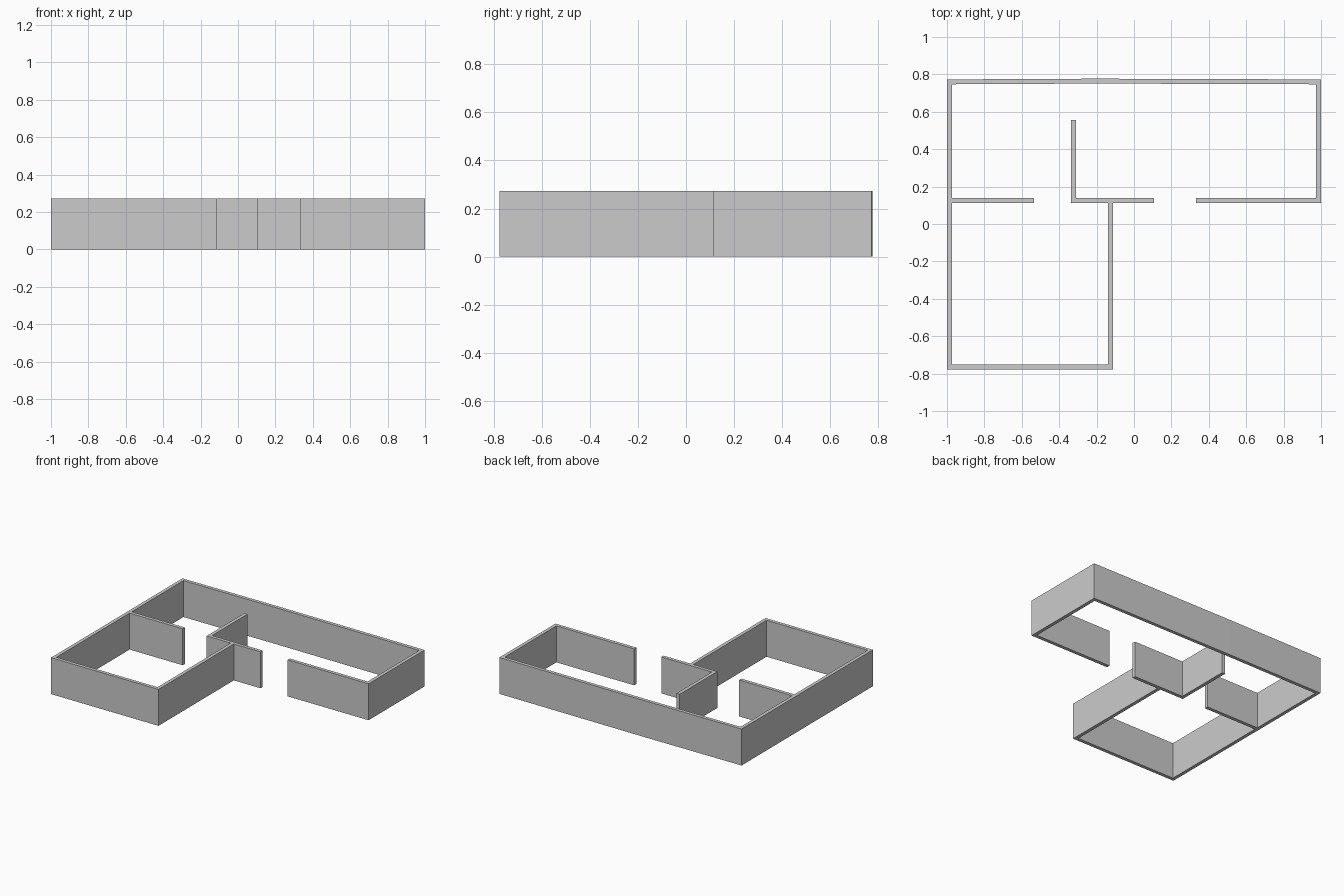
import bpy, bmesh
from mathutils import Vector

if "Cube" in bpy.data.objects:
    bpy.data.objects.remove(bpy.data.objects["Cube"])

HEIGHT = 0.272
THICK = 0.026


def wall(name, pts):
    """Mitred wall of constant thickness along a centreline, extruded upwards."""
    pts = [Vector(p) for p in pts]
    h = THICK / 2
    dirs = [(b - a).normalized() for a, b in zip(pts, pts[1:])]
    norms = [Vector((-d.y, d.x)) for d in dirs]
    left, right = [], []
    for i, p in enumerate(pts):
        n0 = norms[max(i - 1, 0)]
        n1 = norms[min(i, len(norms) - 1)]
        m = (n0 + n1).normalized()
        off = m * (h / m.dot(n0))
        left.append(p + off)
        right.append(p - off)
    bm = bmesh.new()

    def ring(side, z):
        return [bm.verts.new((v.x, v.y, z)) for v in side]

    lb, rb = ring(left, 0), ring(right, 0)
    lt, rt = ring(left, HEIGHT), ring(right, HEIGHT)
    for i in range(len(pts) - 1):
        j = i + 1
        bm.faces.new((lt[i], rt[i], rt[j], lt[j]))   # top
        bm.faces.new((lb[i], lb[j], rb[j], rb[i]))   # underside
        bm.faces.new((lb[i], lt[i], lt[j], lb[j]))   # left face
        bm.faces.new((rb[i], rb[j], rt[j], rt[i]))   # right face
    for k in (0, -1):                                # end caps
        bm.faces.new((lb[k], rb[k], rt[k], lt[k]))
    bmesh.ops.recalc_face_normals(bm, faces=bm.faces)
    me = bpy.data.meshes.new(name)
    bm.to_mesh(me)
    bm.free()
    ob = bpy.data.objects.new(name, me)
    bpy.context.collection.objects.link(ob)
    return ob


# Outer shell: right stub, right side, slightly bowed back, left, front, inner return
wall("outer_wall", [(0.332, 0.125), (0.987, 0.125), (0.987, 0.760), (-0.2, 0.764),
                    (-0.987, 0.760), (-0.987, -0.764), (-0.126, -0.764), (-0.126, 0.112)])
# Partition stub beside the left doorway
wall("left_partition", [(-0.974, 0.125), (-0.535, 0.125)])
# L-shaped partition between the two doorways
wall("centre_partition", [(0.107, 0.125), (-0.324, 0.125), (-0.324, 0.557)])
